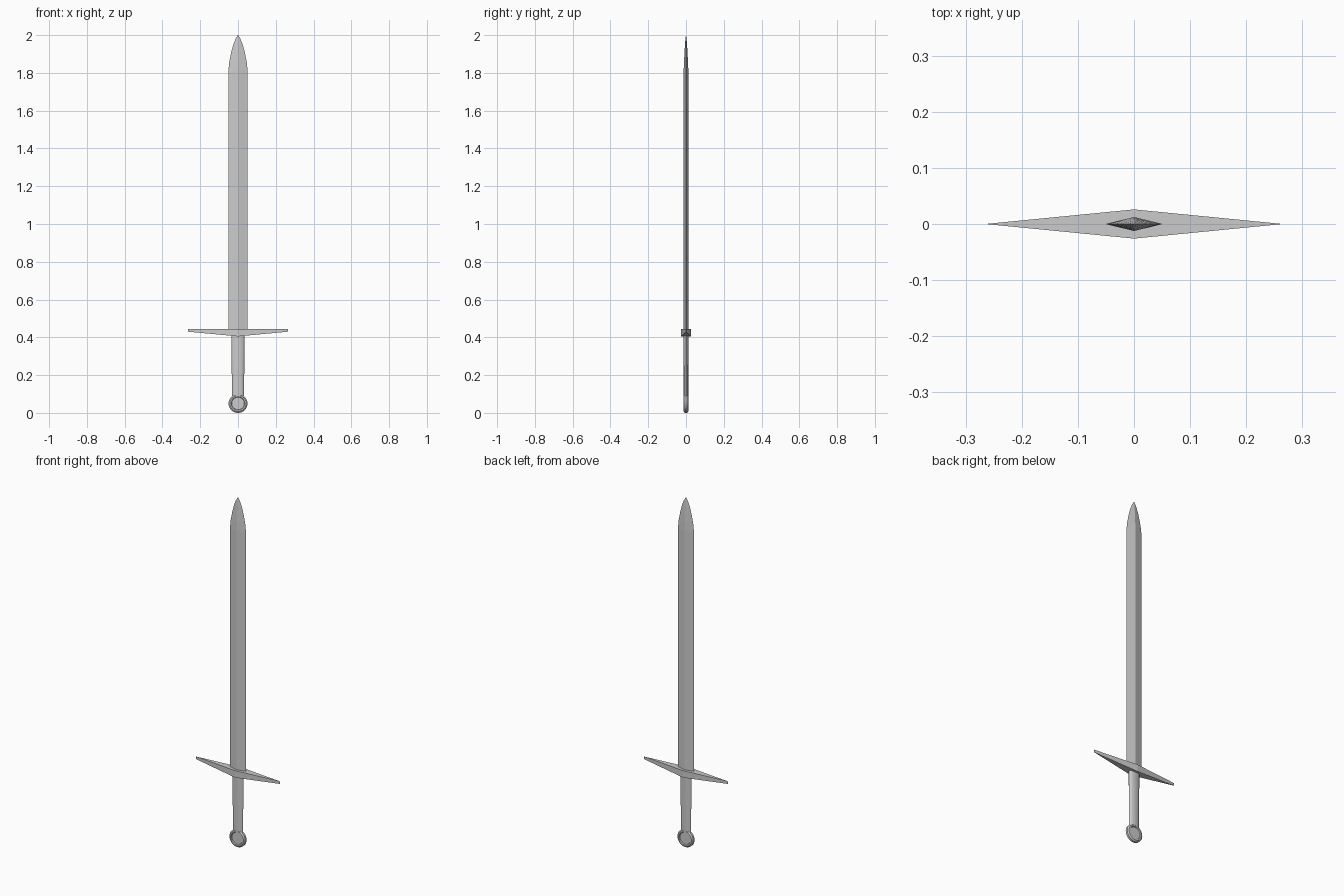
import bpy, bmesh, math

if "Cube" in bpy.data.objects:
    bpy.data.objects.remove(bpy.data.objects["Cube"])


def finish(name, bm, smooth=None):
    bmesh.ops.remove_doubles(bm, verts=bm.verts, dist=1e-5)
    bmesh.ops.recalc_face_normals(bm, faces=bm.faces)
    mesh = bpy.data.meshes.new(name)
    bm.to_mesh(mesh)
    bm.free()
    ob = bpy.data.objects.new(name, mesh)
    bpy.context.collection.objects.link(ob)
    if smooth:
        bpy.ops.object.select_all(action='DESELECT')
        ob.select_set(True)
        bpy.context.view_layer.objects.active = ob
        bpy.ops.object.shade_smooth_by_angle(angle=math.radians(smooth))
    return ob


def loft(name, rings, smooth=None):
    """Skin a stack of point rings and cap both ends."""
    bm = bmesh.new()
    loops = [[bm.verts.new(p) for p in ring] for ring in rings]
    n = len(loops[0])
    for a, b in zip(loops, loops[1:]):
        for i in range(n):
            j = (i + 1) % n
            bm.faces.new((a[i], a[j], b[j], b[i]))
    bm.faces.new(loops[0])
    bm.faces.new(loops[-1])
    return finish(name, bm, smooth)


def oval(hx, hy, z, n):
    return [(hx * math.cos(2 * math.pi * i / n), hy * math.sin(2 * math.pi * i / n), z)
            for i in range(n)]


# Blade: diamond section, curving in to the point
stations = [(0.43, 0.051, 0.0125), (1.81, 0.051, 0.0125), (1.86, 0.046, 0.0105),
            (1.91, 0.036, 0.008), (1.95, 0.025, 0.0055), (1.98, 0.013, 0.003),
            (2.0, 0.001, 0.0003)]
loft("blade", [oval(hx, hy, z, 4) for z, hx, hy in stations])

# Crossguard: rhombus in plan, flat top, underside deepest in the middle
L, D, T = 0.265, 0.026, 0.445
bottom = [(L, 0, 0.43), (0, D, 0.405), (-L, 0, 0.43), (0, -D, 0.405)]
bm = bmesh.new()
lo = [bm.verts.new(p) for p in bottom]
hi = [bm.verts.new((x, y, T)) for x, y, z in bottom]
for i in range(4):
    j = (i + 1) % 4
    bm.faces.new((lo[i], lo[j], hi[j], hi[i]))
bm.faces.new(hi)
bm.faces.new((lo[0], lo[1], lo[3]))
bm.faces.new((lo[1], lo[2], lo[3]))
finish("crossguard", bm)

# Grip: flattened oval, slightly narrower at the pommel
loft("grip", [oval(0.032, 0.012, 0.085, 12), oval(0.035, 0.013, 0.42, 12)], 40)

# Pommel: disc turned about the y axis with a raised rim on both faces
half = [(0.0, 0.007), (0.033, 0.007), (0.036, 0.012), (0.043, 0.012), (0.05, 0.006)]
profile = half + [(r, -y) for r, y in reversed(half)]
bm = bmesh.new()
verts = [bm.verts.new((r, y, 0.05)) for r, y in profile]
edges = [bm.edges.new(pair) for pair in zip(verts, verts[1:])]
bmesh.ops.spin(bm, geom=verts + edges, cent=(0, 0, 0.05), axis=(0, 1, 0),
               angle=2 * math.pi, steps=32, use_merge=True)
finish("pommel", bm, 30)
